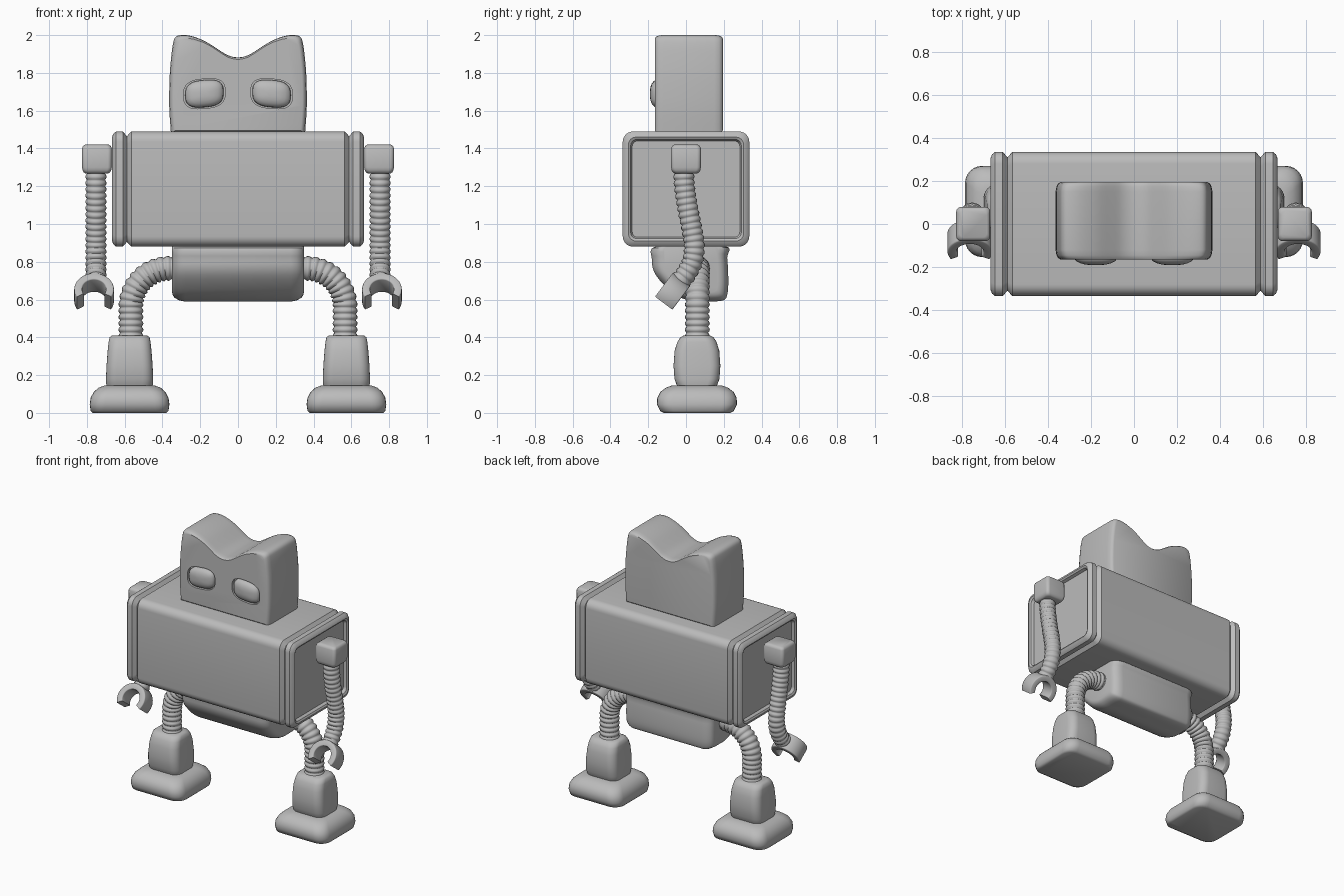
import bpy, bmesh, math
from mathutils import Vector

if "Cube" in bpy.data.objects:
    bpy.data.objects.remove(bpy.data.objects["Cube"])

grey = bpy.data.materials.new("plain_grey")
grey.diffuse_color = (0.5, 0.5, 0.5, 1)
grey.use_nodes = True
grey.node_tree.nodes["Principled BSDF"].inputs["Base Color"].default_value = grey.diffuse_color


def loft(name, rings, mirror=False, angle=35):
    """Skin a list of closed rings, cap both ends, smooth by angle."""
    bm = bmesh.new()
    vs = [[bm.verts.new(p) for p in ring] for ring in rings]
    n = len(rings[0])
    for a, b in zip(vs, vs[1:]):
        for i in range(n):
            j = (i + 1) % n
            bm.faces.new((a[i], a[j], b[j], b[i]))
    bm.faces.new(vs[0])
    bm.faces.new(vs[-1])
    bmesh.ops.recalc_face_normals(bm, faces=bm.faces)
    for f in bm.faces:
        f.smooth = True
    me = bpy.data.meshes.new(name)
    bm.to_mesh(me)
    bm.free()
    me.set_sharp_from_angle(angle=math.radians(angle))
    me.materials.append(grey)
    ob = bpy.data.objects.new(name, me)
    bpy.context.collection.objects.link(ob)
    if mirror:
        ob.modifiers.new("mirror", 'MIRROR').use_mirror_merge = False
    return ob


def rrect(hu, hv, r, n=6):
    """Rounded rectangle outline as (u, v) pairs."""
    pts = []
    for q, (su, sv) in enumerate(((1, 1), (-1, 1), (-1, -1), (1, -1))):
        for k in range(n + 1):
            t = math.pi / 2 * (q + k / n)
            pts.append((su * (hu - r) + r * math.cos(t), sv * (hv - r) + r * math.sin(t)))
    return pts


def spline(pts, steps=6, closed=False):
    """Catmull-Rom curve through points."""
    p = [Vector(q) for q in pts]
    n = len(p)
    get = (lambda i: p[i % n]) if closed else (lambda i: p[max(0, min(n - 1, i))])
    out = []
    for i in range(n if closed else n - 1):
        a, b, c, d = get(i - 1), get(i), get(i + 1), get(i + 2)
        for k in range(steps):
            t = k / steps
            out.append(0.5 * (2 * b + (c - a) * t + (2 * a - 5 * b + 4 * c - d) * t * t
                              + (3 * b - a - 3 * c + d) * t ** 3))
    if not closed:
        out.append(p[-1])
    return out


def ribbed_tube(name, path, binormal, radius, pitch=0.034, sides=20, per_rib=6):
    """Hose with rounded ribs along a planar path."""
    lens = [0.0]
    for a, b in zip(path, path[1:]):
        lens.append(lens[-1] + (b - a).length)
    ribs = round(lens[-1] / pitch)
    rings, seg = [], 0
    for k in range(ribs * per_rib + 1):
        s = lens[-1] * k / (ribs * per_rib)
        while seg < len(path) - 2 and lens[seg + 1] < s:
            seg += 1
        f = (s - lens[seg]) / (lens[seg + 1] - lens[seg])
        c = path[seg].lerp(path[seg + 1], f)
        t0 = path[seg + 1] - path[max(seg - 1, 0)]
        t1 = path[min(seg + 2, len(path) - 1)] - path[seg]
        nrm = t0.normalized().lerp(t1.normalized(), f).normalized().cross(binormal)
        r = radius * (0.86 + 0.14 * abs(math.sin(math.pi * k / per_rib)))
        rings.append([c + r * (math.cos(a) * nrm + math.sin(a) * binormal)
                      for a in (2 * math.pi * i / sides for i in range(sides))])
    return loft(name, rings, mirror=True, angle=80)


# Torso: block with a V groove and a shallow dished panel at each end
half = [(0.565, 0), (0.588, 0.025), (0.61, 0), (0.645, 0), (0.66, 0.012),
        (0.667, 0.03), (0.66, 0.042), (0.64, 0.05)]
levels = [(-x, i) for x, i in reversed(half)] + half
loft("torso", [[(x, u, 1.185 + v) for u, v in rrect(0.335 - i, 0.305 - i, 0.055 - i * 0.5)]
               for x, i in levels])

# Head: notched-top outline, rounded front and back
side = [(0.355, 1.48), (0.364, 1.62), (0.362, 1.78), (0.352, 1.9), (0.343, 1.96), (0.332, 1.988),
        (0.305, 2.0), (0.25, 1.996), (0.175, 1.968), (0.105, 1.924), (0.053, 1.893)]
outline = [(p.x, p.y) for p in spline(side + [(0, 1.882)] + [(-x, z) for x, z in reversed(side)], 3)]
head = loft("head", [[(x * s, y, 1.72 + (z - 1.72) * s) for x, z in outline]
                     for y, s in ((-0.165, 0.935), (-0.159, 0.965), (-0.145, 0.988), (-0.12, 1),
                                  (0.15, 1), (0.175, 0.988), (0.189, 0.965), (0.195, 0.935))])


# Eyes: domed pads sitting in shallow sockets
def eye_ring(y, s):
    ring = []
    for i in range(32):
        a = 2 * math.pi * i / 32
        c, d = math.cos(a), math.sin(a)
        x = math.copysign(abs(c) ** 0.7, c) * 0.103 * s
        z = math.copysign(abs(d) ** 0.7, d) * 0.073 * s
        ring.append((0.178 + x, y, 1.69 + z - 0.08 * x))
    return ring


cutter = loft("socket_cutter", [eye_ring(y, 1.07) for y in (-0.145, -0.25)], mirror=True)
cutter.hide_render = True
mod = head.modifiers.new("sockets", 'BOOLEAN')
mod.operation, mod.solver, mod.object = 'DIFFERENCE', 'EXACT', cutter
dg = bpy.context.evaluated_depsgraph_get()
carved = bpy.data.meshes.new_from_object(head.evaluated_get(dg))
head.modifiers.clear()
carved.set_sharp_from_angle(angle=math.radians(35))
head.data = carved
bpy.data.objects.remove(cutter)
loft("eyes", [eye_ring(y, s) for y, s in ((-0.13, 1), (-0.16, 0.97), (-0.172, 0.88), (-0.182, 0.7),
                                          (-0.188, 0.48), (-0.191, 0.22))], mirror=True)

# Pelvis: side profile swept across x with rounded ends
prof = spline([(-0.15, 0.885), (-0.18, 0.81), (-0.16, 0.73), (-0.07, 0.635), (0.02, 0.594), (0.11, 0.59),
               (0.195, 0.595), (0.218, 0.625), (0.224, 0.7), (0.218, 0.82), (0.2, 0.885)], 4, True)
ends = [(0.28, 1), (0.31, 0.96), (0.335, 0.88), (0.345, 0.79), (0.349, 0.7)]
loft("pelvis", [[(x, 0.04 + (p.x - 0.04) * s, 0.75 + (p.y - 0.75) * (s if p.y < 0.75 else 1)) for p in prof]
                for x, s in [(-x, s) for x, s in reversed(ends)] + ends])

# Legs: ribbed hoses bending from the pelvis down to the ankles
arc = [Vector((0.365 + 0.202 * math.sin(t), 0.06, 0.563 + 0.202 * math.cos(t)))
       for t in (math.pi / 2 * i / 24 for i in range(25))]
ribbed_tube("legs", [Vector((0.32, 0.06, 0.765))] + arc + [Vector((0.567, 0.06, 0.39))],
            Vector((0, 1, 0)), 0.066)

# Ankles and feet
loft("ankles", [[(0.574 + u, 0.058 + v, z) for u, v in rrect(hx, hy, 0.055)]
                for z, hx, hy in ((0.13, 0.12, 0.1), (0.155, 0.124, 0.11), (0.18, 0.125, 0.119),
                                  (0.25, 0.122, 0.124), (0.33, 0.116, 0.118), (0.375, 0.111, 0.104),
                                  (0.4, 0.106, 0.088), (0.411, 0.092, 0.068))], True, 50)
loft("feet", [[(0.574 + u, 0.058 + v, z) for u, v in rrect(hx, hy, r)]
              for z, hx, hy, r in ((0, 0.195, 0.175, 0.07), (0.01, 0.206, 0.195, 0.07),
                                   (0.045, 0.211, 0.212, 0.08), (0.08, 0.206, 0.21, 0.08),
                                   (0.11, 0.19, 0.195, 0.075), (0.133, 0.165, 0.165, 0.07),
                                   (0.146, 0.13, 0.13, 0.06))], True, 60)

# Shoulders
loft("shoulders", [[(0.747 + u, v, z) for u, v in rrect(0.079 - i, 0.079 - i, 0.022)]
                   for z, i in ((1.268, 0.018), (1.274, 0.009), (1.285, 0.003), (1.3, 0),
                                (1.4, 0), (1.412, 0.005), (1.42, 0.016))], True, 50)

# Arms: ribbed hoses swinging forward to the hands
arm = spline([(0.752, y, z) for y, z in ((-0.012, 1.3), (-0.008, 1.2), (0.01, 1.08), (0.032, 0.97),
                                         (0.044, 0.88), (0.033, 0.8), (0.0, 0.735), (-0.035, 0.692))])
ribbed_tube("arms", arm, Vector((1, 0, 0)), 0.056, 0.033)

# Hands: C-shaped claws opening downward and forward
down, across = Vector((0, -0.6, -0.8)), Vector((0, 0.8, -0.6))
rings = []
for i in range(33):
    t = math.radians(-30 + 240 * i / 32)
    radial = Vector((math.cos(t), 0, 0)) - down * math.sin(t)
    rings.append([Vector((0.762, -0.0865, 0.623)) + radial * (0.084 + u) + across * v
                  for u, v in rrect(0.021, 0.0575, 0.006, 2)])
loft("hands", rings, mirror=True, angle=50)
